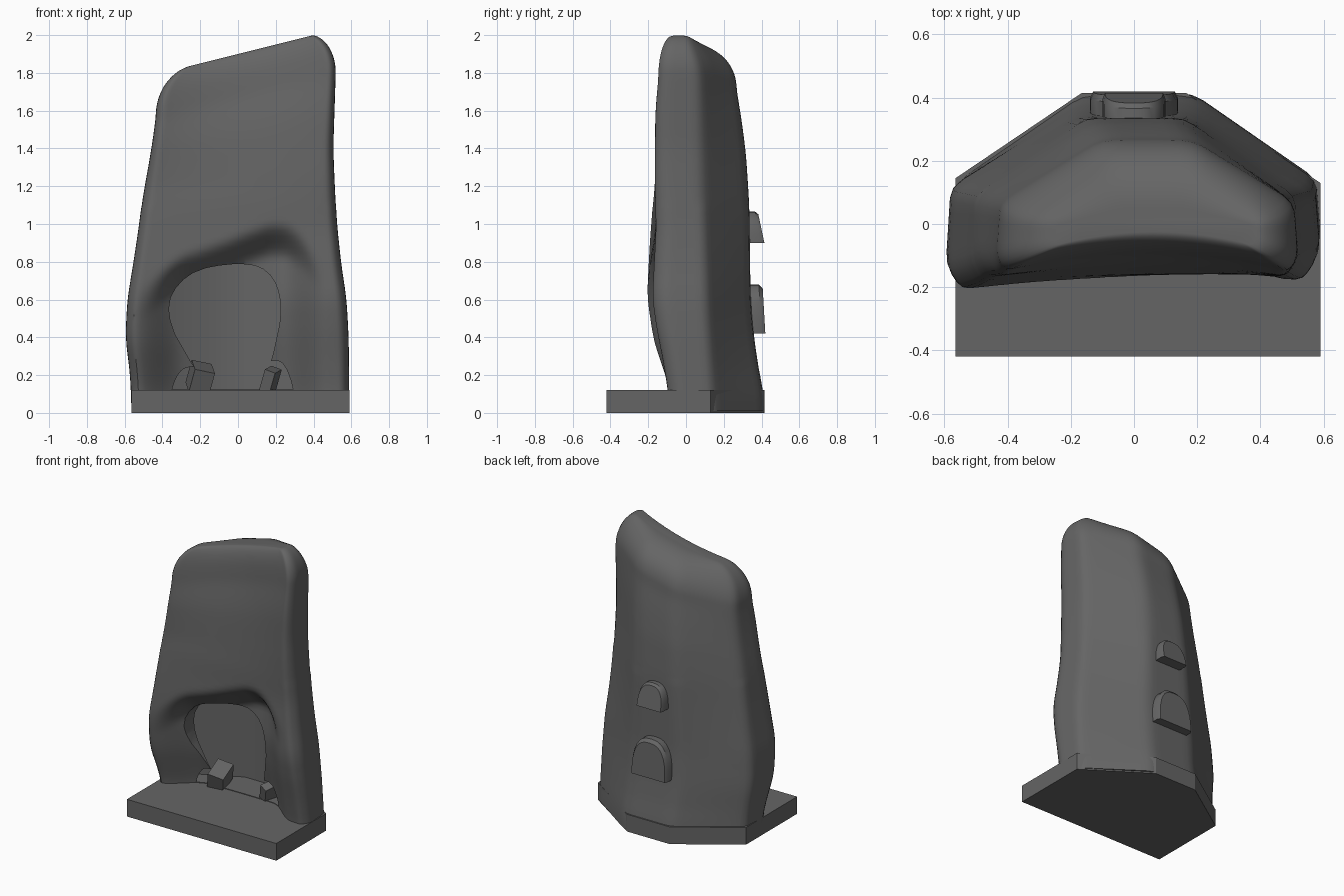
import bpy, bmesh, math
from mathutils import Vector, Euler

if "Cube" in bpy.data.objects:
    bpy.data.objects.remove(bpy.data.objects["Cube"])

stone = bpy.data.materials.new("dark_grey_stone")
stone.diffuse_color = (0.13, 0.13, 0.13, 1)
stone.use_nodes = True
stone.node_tree.nodes["Principled BSDF"].inputs["Base Color"].default_value = stone.diffuse_color


def new_object(name, bm, smooth=None):
    bmesh.ops.recalc_face_normals(bm, faces=bm.faces)
    me = bpy.data.meshes.new(name)
    bm.to_mesh(me)
    bm.free()
    me.materials.append(stone)
    ob = bpy.data.objects.new(name, me)
    bpy.context.collection.objects.link(ob)
    if smooth:
        shade(ob, smooth)
    return ob


def activate(ob):
    bpy.ops.object.select_all(action='DESELECT')
    ob.select_set(True)
    bpy.context.view_layer.objects.active = ob


def shade(ob, deg):
    activate(ob)
    bpy.ops.object.shade_smooth_by_angle(angle=math.radians(deg))


def loft(rings):
    bm = bmesh.new()
    vs = [[bm.verts.new(p) for p in r] for r in rings]
    n = len(vs[0])
    for a, b in zip(vs, vs[1:]):
        for i in range(n):
            j = (i + 1) % n
            bm.faces.new((a[i], a[j], b[j], b[i]))
    bm.faces.new(vs[0][::-1])
    bm.faces.new(vs[-1])
    return bm


def lerp_table(tab, t):
    if t <= tab[0][0]:
        return tab[0][1]
    for (a, va), (b, vb) in zip(tab, tab[1:]):
        if t <= b:
            return va + (vb - va) * (t - a) / (b - a)
    return tab[-1][1]


def soft(tab, t, w=0.06):
    return sum(lerp_table(tab, t + k * w) for k in (-1, -.5, 0, .5, 1)) / 5


def step(t):
    t = max(0, min(1, t))
    return t * t * (3 - 2 * t)


# --- hearth slab with the angled back outline
outline = [(-.565, -.42), (.59, -.42), (.59, .13), (.165, .415), (-.165, .415), (-.565, .145)]
base = new_object("hearth_slab", loft([[(x, y, z) for x, y in outline] for z in (0, .12)]))

# --- tapered rock body, lofted from sections
LEFT = [(0, -.565), (.2, -.573), (.4, -.598), (.6, -.588), (.8, -.555), (1, -.525), (1.4, -.478), (1.8, -.435)]
RIGHT = [(0, .592), (.4, .588), (.6, .577), (.8, .547), (1, .526), (1.2, .515), (1.4, .507), (1.8, .52)]
FRONT = [(.1, -.095), (.2, -.115), (.4, -.165), (.6, -.195), (.8, -.185), (1, -.173), (1.2, -.17), (1.6, -.17), (1.8, -.155)]
BACK = [(0, .415), (.12, .41), (.2, .39), (.4, .36), (.6, .342), (1.1, .335), (1.4, .318), (1.6, .296), (1.8, .265)]
DISH = [(0, .02), (1.1, .01), (1.5, .035), (1.8, .065)]
CREASE = [(0, .145), (.5, .11), (1.2, .085), (1.8, .07), (2, .03)]
HOOD = [(-.5, .66), (-.35, .83), (-.1, .91), (.1, .99), (.25, 1.04), (.36, .95), (.5, .72)]


def section(h, k):
    """k is 1 on the body and falls to 0 across the rounded top."""
    xl = soft(LEFT, h) + .18 * (1 - k)
    xr = soft(RIGHT, h) - .135 * (1 - k)
    yf = soft(FRONT, h) + .085 * (1 - k)
    yb = soft(BACK, h) - .215 * (1 - k)
    dish = soft(DISH, h) - .02 * (1 - k)
    yc = soft(CREASE, h) * k
    cx, hw = (xl + xr) / 2, (xr - xl) / 2
    skew = .016 * step((1.3 - h) / .4) * step((h - .1) / .3)
    pts = []
    nf = 56
    for i in range(nf):                                   # front, slightly dished
        u = -.93 + 1.86 * i / nf
        x, y = cx + hw * u, yf + dish * (1 - u * u) + skew * u
        y += .15 * step((soft(HOOD, x, .09) - h) / .2) * step((x + .55) / .27) * step((.48 - x) / .26)
        pts.append((x, y))
    edge = yf + .12 * (yb - yf)
    corners = [(.93, yf + skew), (1, edge + skew), (.975, yc), (.3, yb), (-.3, yb), (-.975, yc),
               (-1, edge - skew), (-.93, yf - skew)]
    for (u0, y0), (u1, y1), n in zip(corners, corners[1:], (3, 7, 12, 8, 12, 7, 3)):
        for i in range(n):
            t = i / n
            pts.append((cx + hw * (u0 + (u1 - u0) * t), y0 + (y1 - y0) * t))
    m = len(pts)
    for _ in range(1 if h < 1.1 else 2):                  # round the corners
        pts = [tuple((pts[i - 1][c] + 2 * pts[i][c] + pts[(i + 1) % m][c]) / 4 for c in (0, 1))
               for i in range(m)]
    lean = .25 * step((h - 1) / .85)                      # slanting top
    return [(x, y, h - lean * max(0, .4 - x)) for x, y in pts]


levels = [(.01 + 1.79 * i / 60, 1) for i in range(61)]
for i in range(1, 17):
    a = i / 16 * math.pi / 2
    levels.append((1.8 + .2 * math.sin(a), math.cos(a)))
body = new_object("rock_body", loft([section(h, k) for h, k in levels]))

# --- arched mouth and fire chamber cut out of the body
mouth = [(-.14, .125), (-.25, .27), (-.335, .42), (-.358, .49), (-.366, .55), (-.357, .61), (-.33, .66), (-.29, .705),
         (-.24, .74), (-.17, .767), (-.1, .78), (-.03, .787), (.03, .787), (.09, .78), (.135, .76), (.17, .73),
         (.197, .69), (.213, .645), (.222, .60), (.226, .54), (.22, .47), (.19, .33), (.155, .2), (.14, .125)]
chamber = [(-.45, .035), (.44, .035), (.45, .12), (.2, .275), (-.14, .275), (-.45, .12)]
mouth_bm = loft([[(x, y, z) for x, z in mouth] for y in (-.5, .15)])
chamber_bm = loft([[(x, y, z) for x, y in chamber] for z in (.124, .84)])
for name, bm in (("chamber_cutter", chamber_bm), ("mouth_cutter", mouth_bm)):
    cutter = new_object(name, bm)
    cutter.hide_render = True
    activate(body)
    mod = body.modifiers.new(name, 'BOOLEAN')
    mod.operation, mod.solver, mod.object = 'DIFFERENCE', 'EXACT', cutter
    bpy.ops.object.modifier_apply(modifier=mod.name)
    bpy.data.objects.remove(cutter)
shade(body, 38)


# --- arched flue lugs on the back
def lug(name, half, z0, z1, y_low, y_high):
    rings = []
    for scale, out in ((1.0, 0), (1.0, .8), (.92, 1)):
        ring = []
        for i in range(17):
            a = math.pi * i / 16
            c, s = math.cos(a), math.sin(a)
            z = z0 + (z1 - z0) * max(0, s) ** .75 * scale
            t = (z - z0) / (z1 - z0)
            face = y_low + (y_high - y_low) * t
            ring.append((half * scale * math.copysign(abs(c) ** .75, c), .31 + (face - .31) * out, z))
        rings.append(ring)
    return new_object(name, loft(rings), 35)


lug("lower_lug", .14, .42, .68, .42, .405)
lug("upper_lug", .1, .90, 1.065, .415, .38)

# --- broken blocks lying in the chamber
for name, loc, size, rot in (("left_block", (-.2, .09, .185), (.11, .15, .13), (.35, .2, .2)),
                             ("right_block", (.17, .10, .17), (.06, .10, .13), (.2, .35, -.3))):
    bm = bmesh.new()
    bmesh.ops.create_cube(bm, size=1)
    e = Euler(rot).to_matrix()
    for v in bm.verts:
        v.co = e @ Vector((v.co.x * size[0], v.co.y * size[1], v.co.z * size[2])) + Vector(loc)
    new_object(name, bm)
